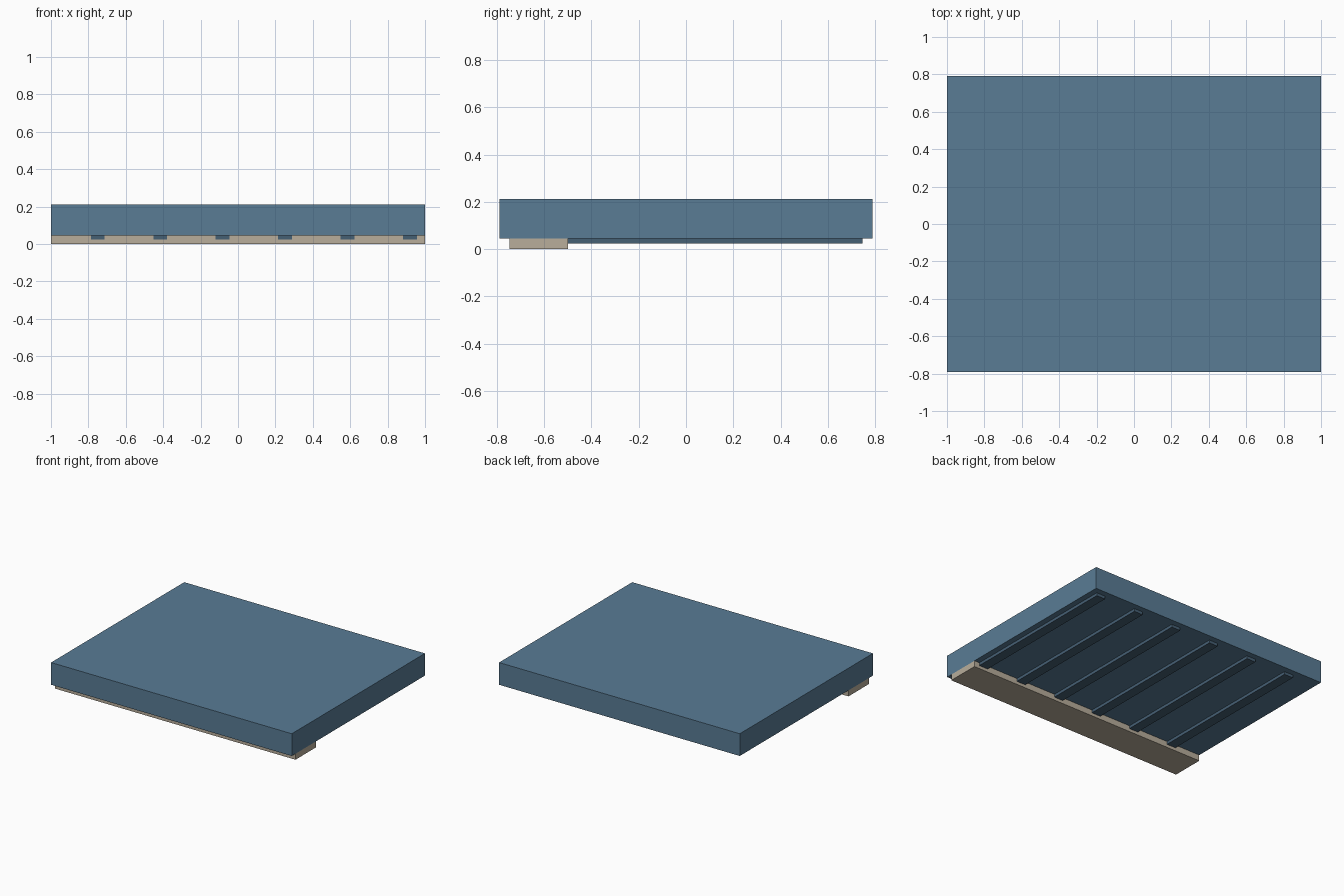
import bpy
import bmesh
from mathutils import Vector

cube = bpy.data.objects.get("Cube")
if cube:
    bpy.data.objects.remove(cube, do_unlink=True)


def make_material(name, rgb):
    mat = bpy.data.materials.new(name)
    mat.use_nodes = True
    mat.diffuse_color = (*rgb, 1)
    mat.node_tree.nodes["Principled BSDF"].inputs["Base Color"].default_value = (*rgb, 1)
    return mat


def make_box(name, low, high, mat):
    """Box between two opposite corners."""
    low, high = Vector(low), Vector(high)
    bm = bmesh.new()
    bmesh.ops.create_cube(bm, size=1)
    bmesh.ops.scale(bm, vec=high - low, verts=bm.verts)
    bmesh.ops.translate(bm, vec=(low + high) / 2, verts=bm.verts)
    mesh = bpy.data.meshes.new(name)
    bm.to_mesh(mesh)
    bm.free()
    mesh.materials.append(mat)
    obj = bpy.data.objects.new(name, mesh)
    bpy.context.collection.objects.link(obj)
    return obj


blue = make_material("slate blue", (0.10, 0.20, 0.30))
dark_blue = make_material("dark slate blue", (0.06, 0.115, 0.175))
beige = make_material("warm beige", (0.48, 0.42, 0.33))

UNDERSIDE = 0.045
INSET = 0.746

# Main slab
make_box("slab", (-1, -0.79, UNDERSIDE), (1, 0.79, 0.212), blue)

# Support strip under the front edge
make_box("front_strip", (-1, -INSET, 0), (1, -0.5, UNDERSIDE), beige)

# Evenly spaced ribs, let into the strip and showing at its front
RIB_HALF = 0.037
for i in range(6):
    x = -0.75 + i * 0.334
    make_box(f"rib_{i + 1}", (x - RIB_HALF, -INSET - 0.001, 0.023),
             (x + RIB_HALF, INSET, UNDERSIDE), dark_blue)
